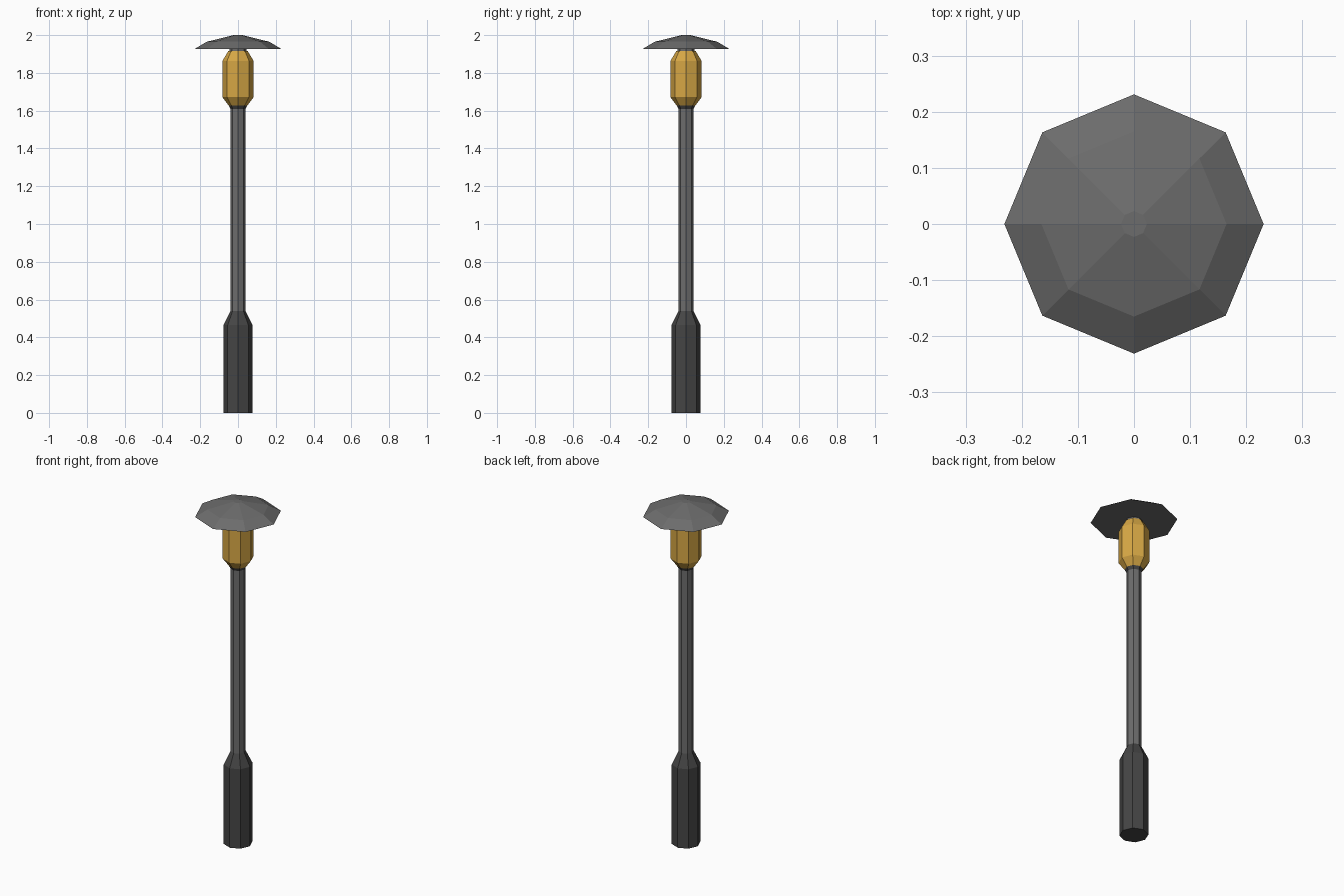
import bpy, bmesh
from math import cos, sin, pi

SIDES = 8

cube = bpy.data.objects.get("Cube")
if cube:
    bpy.data.objects.remove(cube, do_unlink=True)


def material(name, color):
    mat = bpy.data.materials.new(name)
    mat.use_nodes = True
    rgba = (*color, 1)
    mat.diffuse_color = rgba
    mat.node_tree.nodes["Principled BSDF"].inputs["Base Color"].default_value = rgba
    return mat


def turned(name, profile, mat):
    """Flat-sided solid from (radius, height) rings, capped at both ends."""
    bm = bmesh.new()
    rings = [[bm.verts.new((r * cos(2 * pi * i / SIDES), r * sin(2 * pi * i / SIDES), z))
              for i in range(SIDES)] for r, z in profile]
    for low, high in zip(rings, rings[1:]):
        for i in range(SIDES):
            j = (i + 1) % SIDES
            bm.faces.new((low[i], low[j], high[j], high[i]))
    bm.faces.new(rings[0][::-1])
    bm.faces.new(rings[-1])
    bmesh.ops.recalc_face_normals(bm, faces=bm.faces)
    mesh = bpy.data.meshes.new(name)
    bm.to_mesh(mesh)
    bm.free()
    mesh.materials.append(mat)
    obj = bpy.data.objects.new(name, mesh)
    bpy.context.collection.objects.link(obj)
    return obj


dark = material("dark iron", (0.06, 0.06, 0.06))
grey = material("grey metal", (0.15, 0.15, 0.15))
amber = material("amber glass", (0.68, 0.39, 0.06))

# Post
turned("base", [(0.077, 0), (0.077, 0.465), (0.04, 0.54)], dark)
turned("pole", [(0.04, 0.535), (0.04, 1.615)], grey)

# Lantern with its collar and neck
turned("collar", [(0.04, 1.61), (0.05, 1.628)], dark)
turned("lantern", [(0.05, 1.628), (0.083, 1.672), (0.083, 1.862), (0.052, 1.915)], amber)
turned("neck", [(0.045, 1.91), (0.045, 1.93)], grey)

# Shade
turned("shade", [(0.231, 1.926), (0.165, 1.965), (0.023, 2.0)], grey)
